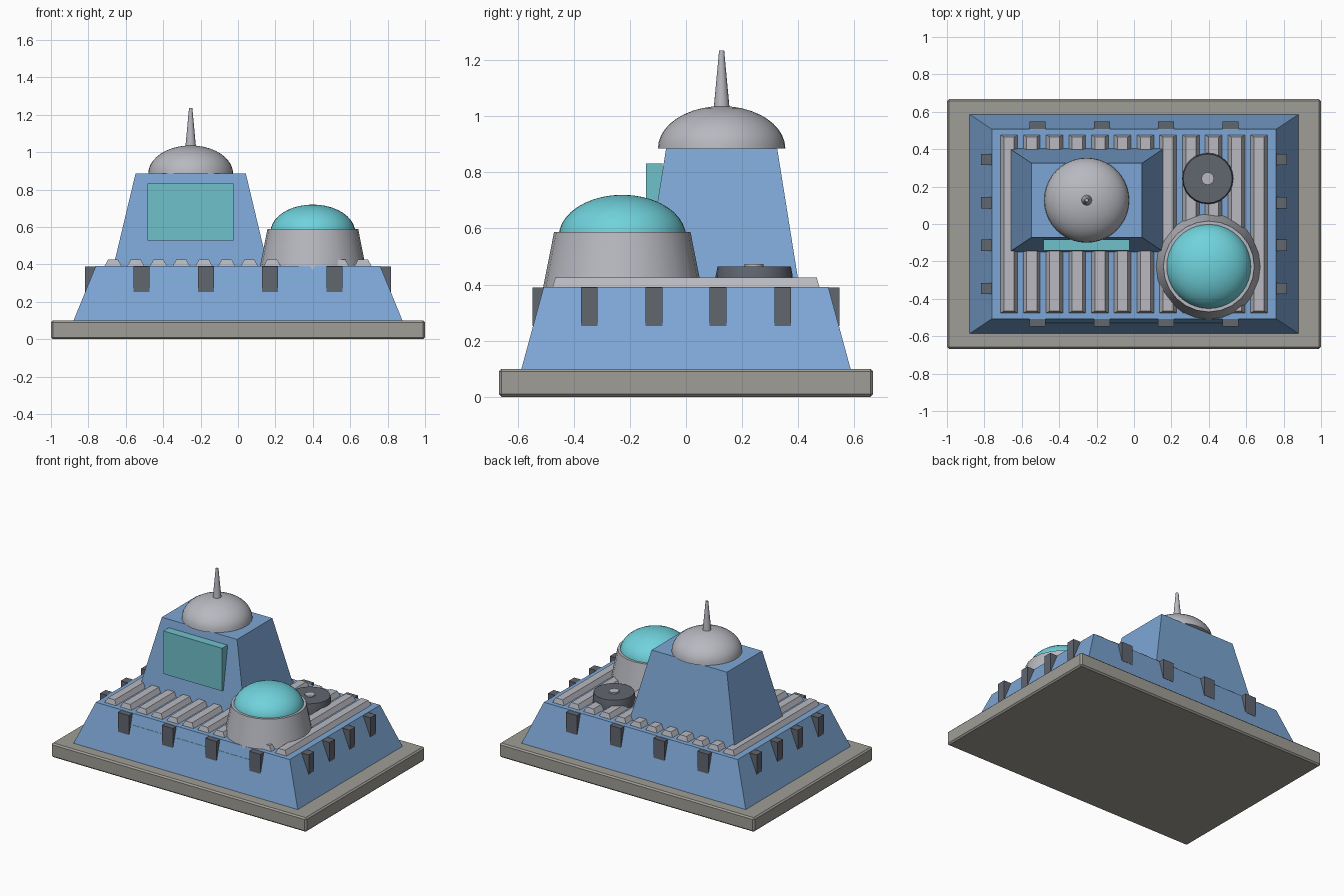
import bpy, bmesh, math

if "Cube" in bpy.data.objects:
    bpy.data.objects.remove(bpy.data.objects["Cube"])


def material(name, r, g, b):
    def lin(c):
        c /= 255
        return c / 12.92 if c <= 0.04045 else ((c + 0.055) / 1.055) ** 2.4
    m = bpy.data.materials.new(name)
    m.diffuse_color = (lin(r), lin(g), lin(b), 1)
    m.use_nodes = True
    m.node_tree.nodes["Principled BSDF"].inputs["Base Color"].default_value = m.diffuse_color
    return m


STONE = material("stone grey", 160, 157, 150)
BLUE = material("wall blue", 125, 166, 213)
GREY = material("light grey", 184, 185, 192)
DARK = material("dark grey", 97, 102, 111)
TEAL = material("dome teal", 112, 210, 220)
GLASS = material("panel teal", 112, 193, 203)


def finish(bm, name, mat, smooth=False):
    bmesh.ops.recalc_face_normals(bm, faces=bm.faces)
    mesh = bpy.data.meshes.new(name)
    bm.to_mesh(mesh)
    bm.free()
    ob = bpy.data.objects.new(name, mesh)
    bpy.context.collection.objects.link(ob)
    mesh.materials.append(mat)
    if smooth:
        bpy.ops.object.select_all(action='DESELECT')
        ob.select_set(True)
        bpy.context.view_layer.objects.active = ob
        bpy.ops.object.shade_smooth_by_angle(angle=math.radians(35))
    return ob


def frustum(name, mat, centre, bottom, top, z0, z1):
    """Rectangular block; bottom and top are half sizes (x, y)."""
    bm = bmesh.new()
    bmesh.ops.create_cube(bm, size=2)
    for v in bm.verts:
        hx, hy = top if v.co.z > 0 else bottom
        v.co = (centre[0] + v.co.x * hx, centre[1] + v.co.y * hy,
                z1 if v.co.z > 0 else z0)
    return finish(bm, name, mat)


def box(name, mat, x0, x1, y0, y1, z0, z1):
    half = ((x1 - x0) / 2, (y1 - y0) / 2)
    return frustum(name, mat, ((x0 + x1) / 2, (y0 + y1) / 2), half, half, z0, z1)


def lathe(name, mat, centre, profile, sides):
    """Spin (radius, z) points around a vertical axis and cap both ends."""
    bm = bmesh.new()
    rings = []
    for r, z in profile:
        if r < 1e-5:
            rings.append([bm.verts.new((centre[0], centre[1], z))])
            continue
        rings.append([bm.verts.new((centre[0] + r * math.sin(a), centre[1] - r * math.cos(a), z))
                      for a in (2 * math.pi * i / sides for i in range(sides))])
    for lo, hi in zip(rings, rings[1:]):
        for i in range(sides):
            j = (i + 1) % sides
            if len(hi) == 1:
                bm.faces.new((lo[i], lo[j], hi[0]))
            else:
                bm.faces.new((lo[i], lo[j], hi[j], hi[i]))
    for ring in (rings[0], rings[-1]):
        if len(ring) > 1:
            bm.faces.new(ring)
    return finish(bm, name, mat, True)


def dome(name, mat, centre, radius, z, height, steps=10):
    angles = [math.pi / 2 * i / steps for i in range(steps + 1)]
    lathe(name, mat, centre, [(radius * math.cos(a), z + height * math.sin(a)) for a in angles], 40)


# Ground slab with a softened edge
slab = box("base_slab", STONE, -1, 1, -0.667, 0.667, 0, 0.1)
bevel = slab.modifiers.new("edge", 'BEVEL')
bevel.width = 0.01
bevel.segments = 1

# Sloped main building
frustum("main_building", BLUE, (0, 0), (0.88, 0.587), (0.76, 0.507), 0.098, 0.392)

# Buttress blocks on all four walls
for s in (-1, 1):
    for t in (-0.515, -0.171, 0.171, 0.515):
        y0, y1 = sorted((s * 0.49, s * 0.547))
        box("long_wall_block", DARK, t - 0.043, t + 0.043, y0, y1, 0.252, 0.39)
    for t in (-0.345, -0.114, 0.114, 0.345):
        x0, x1 = sorted((s * 0.74, s * 0.818))
        box("short_wall_block", DARK, x0, x1, t - 0.03, t + 0.03, 0.252, 0.39)

# Thin glazed strip in the front wall
box("front_strip", GLASS, -0.5, 0.5, -0.528, -0.5, 0.30, 0.32)

# Roof ribs
for i in range(12):
    frustum("roof_rib", GREY, (-0.668 + i * 0.1215, 0), (0.049, 0.477), (0.027, 0.466), 0.385, 0.425)

# Tower with dome, spire and window panel
TOWER = (-0.253, 0.127)
frustum("tower", BLUE, TOWER, (0.413, 0.277), (0.295, 0.198), 0.39, 0.885)
dome("tower_dome", GREY, TOWER, 0.227, 0.885, 0.151)
lathe("spire", GREY, TOWER, [(0.029, 1.02), (0.009, 1.235)], 16)
box("tower_panel", GLASS, -0.485, -0.025, -0.143, -0.083, 0.528, 0.832)

# Round drum with teal dome
DRUM = (0.4, -0.227)
lathe("drum", GREY, DRUM, [(0.294, 0.33), (0.243, 0.588)], 24)
dome("drum_dome", TEAL, DRUM, 0.227, 0.57, 0.15)

# Round roof vent with hub
VENT = (0.394, 0.243)
lathe("roof_vent", DARK, VENT, [(0.137, 0.39), (0.137, 0.432), (0.131, 0.464)], 24)
lathe("vent_hub", GREY, VENT, [(0.034, 0.45), (0.034, 0.473)], 12)
